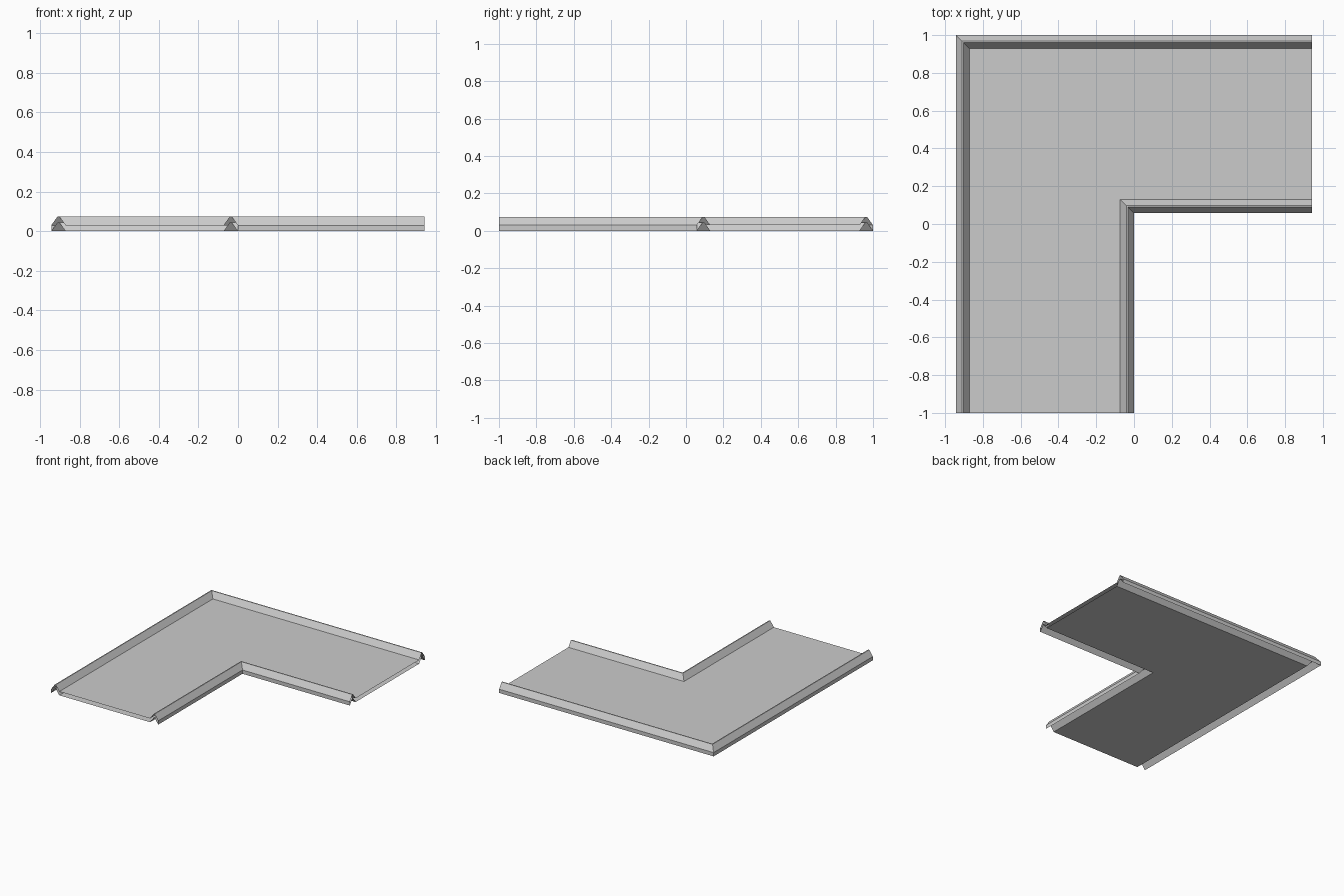
import bpy

if "Cube" in bpy.data.objects:
    bpy.data.objects.remove(bpy.data.objects["Cube"])

HX, HY = 0.943, 1.0      # half extents
WIDTH = 0.942            # width of the L-shaped band
T = 0.03                 # wall thickness (vertical)
RIM = 0.072              # rim width
PEAK = 0.075             # rim height


def sweep(name, strips):
    """Sweep (inset, z) profiles round the mitred L path, leaving the ends open."""
    verts, faces = [], []
    for prof in strips:
        base, n = len(verts), len(prof)
        verts += [(-HX + d, -HY, z) for d, z in prof]
        verts += [(-HX + d, HY - d, z) for d, z in prof]
        verts += [(HX, HY - d, z) for d, z in prof]
        for i in range(2):
            for j in range(n - 1):
                a = base + i * n + j
                faces.append((a, a + 1, a + n + 1, a + n))
    mesh = bpy.data.meshes.new(name)
    mesh.from_pydata(verts, [], faces)
    mesh.update()
    obj = bpy.data.objects.new(name, mesh)
    bpy.context.collection.objects.link(obj)
    return obj


# Ridge cross-section: slope up, narrow flat top, slope down
def ridge(d0, z_shift):
    pts = [(0, T), (0.032, PEAK), (0.040, PEAK), (RIM, T)]
    return [(d0 + d, z + z_shift) for d, z in pts]


inner = WIDTH - RIM

# Outer rim: underside, vertical skirt, then top
sweep("outer_rim", [ridge(0, -T)[::-1] + ridge(0, 0)])

# Inner rim: top, vertical skirt, then underside
sweep("inner_rim", [ridge(inner, 0) + ridge(inner, -T)[::-1]])

# Floor: upper and lower sheets between the rims
sweep("floor", [[(RIM, T), (inner, T)], [(inner, 0), (RIM, 0)]])
